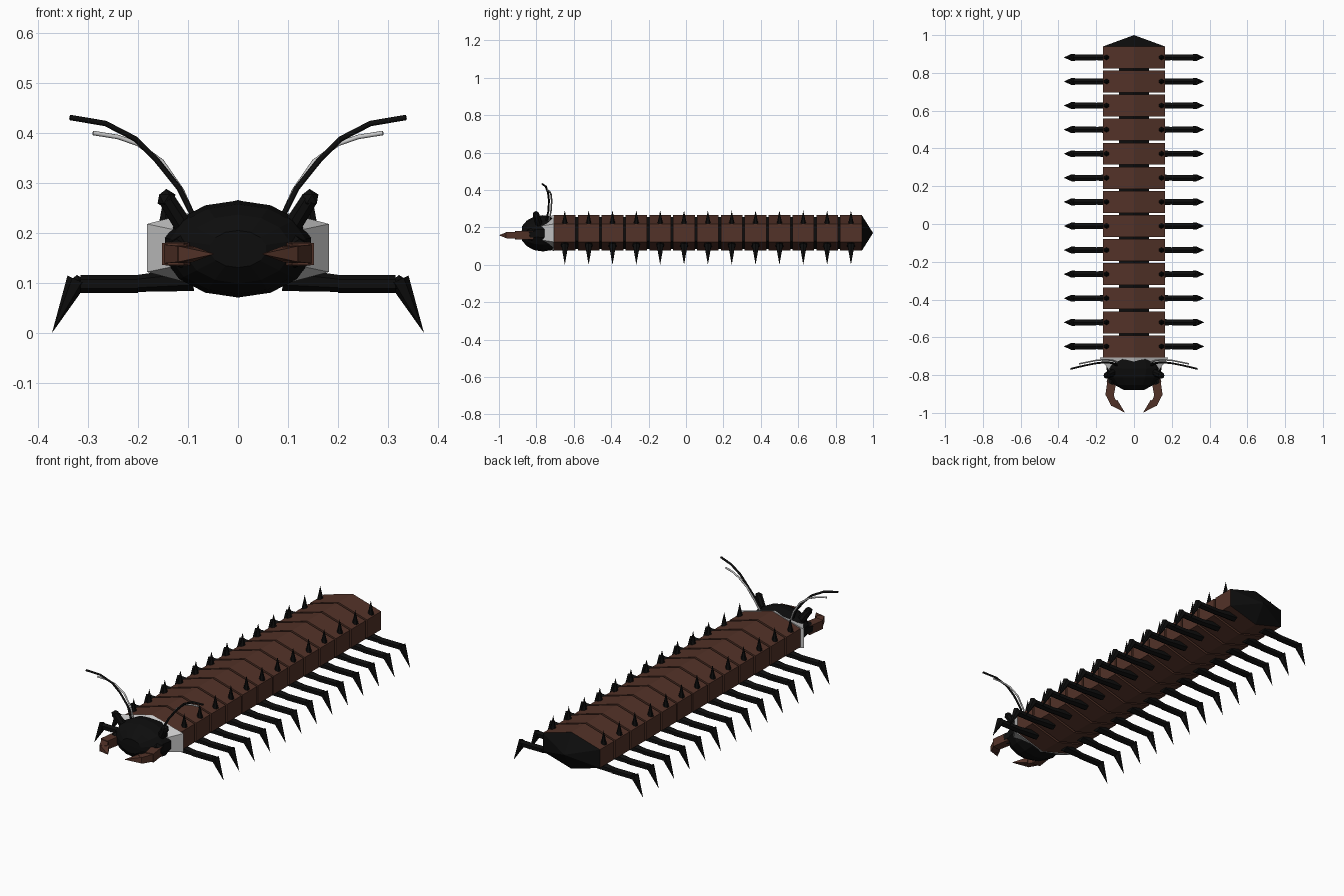
import bpy, bmesh, math
from mathutils import Vector, Matrix

if "Cube" in bpy.data.objects:
    bpy.data.objects.remove(bpy.data.objects["Cube"])


def material(name, rgb):
    m = bpy.data.materials.new(name)
    m.diffuse_color = (*rgb, 1)
    m.use_nodes = True
    m.node_tree.nodes["Principled BSDF"].inputs["Base Color"].default_value = m.diffuse_color
    return m


BROWN = material("brown_shell", (0.085, 0.032, 0.021))
BLACK = material("black_shell", (0.004, 0.004, 0.004))
ZC = 0.17  # height of the body axis


def finish(name, bm, mat):
    bmesh.ops.recalc_face_normals(bm, faces=bm.faces)
    me = bpy.data.meshes.new(name)
    bm.to_mesh(me)
    bm.free()
    ob = bpy.data.objects.new(name, me)
    bpy.context.collection.objects.link(ob)
    if mat:
        me.materials.append(mat)
    return ob


def hex_prism(name, y0, y1, a, b, mat):
    """Six-sided ring along y; a and b are (half width, half height) at each end."""
    bm = bmesh.new()
    rings = []
    for y, (w, h) in ((y0, a), (y1, b)):
        rings.append([bm.verts.new((w / 0.866 * math.sin(k * math.pi / 3), y,
                                    ZC + h * math.cos(k * math.pi / 3))) for k in range(6)])
    for k in range(6):
        j = (k + 1) % 6
        bm.faces.new((rings[0][k], rings[0][j], rings[1][j], rings[1][k]))
    bm.faces.new(rings[0])
    bm.faces.new(rings[1])
    bmesh.ops.remove_doubles(bm, verts=bm.verts, dist=1e-5)
    return finish(name, bm, mat)


def limb(bm, p, q, r0, r1, sides=6):
    """Tapered rod from p to q."""
    p, q = Vector(p), Vector(q)
    d = q - p
    m = Matrix.Translation((p + q) / 2) @ d.to_track_quat('Z', 'Y').to_matrix().to_4x4()
    bmesh.ops.create_cone(bm, cap_ends=True, segments=sides, radius1=r0, radius2=r1,
                          depth=d.length, matrix=m)


def ball(bm, p, r):
    bmesh.ops.create_icosphere(bm, subdivisions=1, radius=r, matrix=Matrix.Translation(p))


def tube(name, pts, r, mat):
    cu = bpy.data.curves.new(name, 'CURVE')
    cu.dimensions = '3D'
    cu.bevel_depth, cu.bevel_resolution = r, 1
    cu.use_fill_caps = True
    sp = cu.splines.new('POLY')
    sp.points.add(len(pts) - 1)
    for point, co in zip(sp.points, pts):
        point.co = (*co, 1)
    ob = bpy.data.objects.new(name, cu)
    bpy.context.collection.objects.link(ob)
    cu.materials.append(mat) if mat else None


# Body: inner core, collar and tail
hex_prism("body_core", -0.75, 0.935, (0.08, 0.085), (0.08, 0.085), BLACK)
hex_prism("neck_collar", -0.707, -0.79, (0.182, 0.096), (0.12, 0.07), None)
hex_prism("tail", 0.94, 1.0, (0.164, 0.095), (0.0, 0.0), BLACK)

# Thirteen segments, each with a leg and a back spine per side
for i in range(13):
    y = -0.648 + i * 0.1275
    hex_prism(f"segment_{i + 1}", y - 0.058, y + 0.058, (0.164, 0.095), (0.164, 0.095), BROWN)
    for s, side in ((1, "right"), (-1, "left")):
        bm = bmesh.new()
        limb(bm, (s * 0.09, y, 0.108), (s * 0.215, y, 0.098), 0.024, 0.016)
        limb(bm, (s * 0.2, y, 0.098), (s * 0.315, y, 0.098), 0.018, 0.018)
        ball(bm, (s * 0.322, y, 0.098), 0.018)
        limb(bm, (s * 0.322, y, 0.106), (s * 0.372, y, 0.0), 0.021, 0.0)
        finish(f"leg_{side}_{i + 1}", bm, BLACK)
        bm = bmesh.new()
        limb(bm, (s * 0.145, y, 0.21), (s * 0.145, y, 0.29), 0.017, 0.0)
        finish(f"spine_{side}_{i + 1}", bm, BLACK)

# Head: faceted ellipsoid with a flat snout
bm = bmesh.new()
bmesh.ops.create_uvsphere(bm, u_segments=14, v_segments=8, radius=1,
                          matrix=Matrix.Rotation(math.pi / 2, 4, 'X'))
for v in bm.verts:
    v.co = Vector((v.co.x * 0.15, -0.765 + max(v.co.y, -0.93) * 0.122, 0.168 + v.co.z * 0.097))
finish("head", bm, BLACK)

for s, side in ((1, "right"), (-1, "left")):
    # Eye stalk
    bm = bmesh.new()
    limb(bm, (s * 0.1, -0.78, 0.2), (s * 0.143, -0.802, 0.268), 0.02, 0.018, 8)
    ball(bm, (s * 0.143, -0.802, 0.268), 0.02)
    finish(f"eye_{side}", bm, BLACK)
    # Jaw socket
    bm = bmesh.new()
    limb(bm, (s * 0.09, -0.77, 0.17), (s * 0.122, -0.845, 0.16), 0.045, 0.028)
    finish(f"jaw_socket_{side}", bm, BLACK)
    # Pincer: base block and inward tapering claw
    bm = bmesh.new()
    for p, q, w0, w1, h0, h1 in (((0.115, -0.82), (0.13, -0.912), 0.024, 0.022, 0.023, 0.022),
                                 ((0.134, -0.895), (0.105, -0.955), 0.018, 0.018, 0.019, 0.016),
                                 ((0.105, -0.945), (0.05, -0.997), 0.022, 0.001, 0.016, 0.001)):
        p, q = Vector((s * p[0], p[1], 0.158)), Vector((s * q[0], q[1], 0.158))
        n = (q - p).cross(Vector((0, 0, 1))).normalized()
        up = Vector((0, 0, 1))
        a, b = [[bm.verts.new(c + n * w * i + up * h * j)
                 for i, j in ((1, 1), (-1, 1), (-1, -1), (1, -1))]
                for c, w, h in ((p, w0, h0), (q, w1, h1))]
        for k in range(4):
            j = (k + 1) % 4
            bm.faces.new((a[k], a[j], b[j], b[k]))
        bm.faces.new(a)
        bm.faces.new(b)
    finish(f"pincer_{side}", bm, BROWN)
    # Antennae: long black one in front, shorter grey one behind
    tube(f"antenna_{side}",
         [(s * x, y, z) for x, y, z in ((0.085, -0.75, 0.225), (0.118, -0.735, 0.29),
          (0.163, -0.733, 0.346), (0.205, -0.738, 0.388), (0.265, -0.75, 0.419),
          (0.336, -0.767, 0.431))], 0.0055, BLACK)
    tube(f"rear_antenna_{side}",
         [(s * x, y, z) for x, y, z in ((0.085, -0.735, 0.225), (0.112, -0.722, 0.285),
          (0.152, -0.718, 0.343), (0.2, -0.722, 0.378), (0.24, -0.73, 0.392),
          (0.29, -0.74, 0.4))], 0.0045, None)
